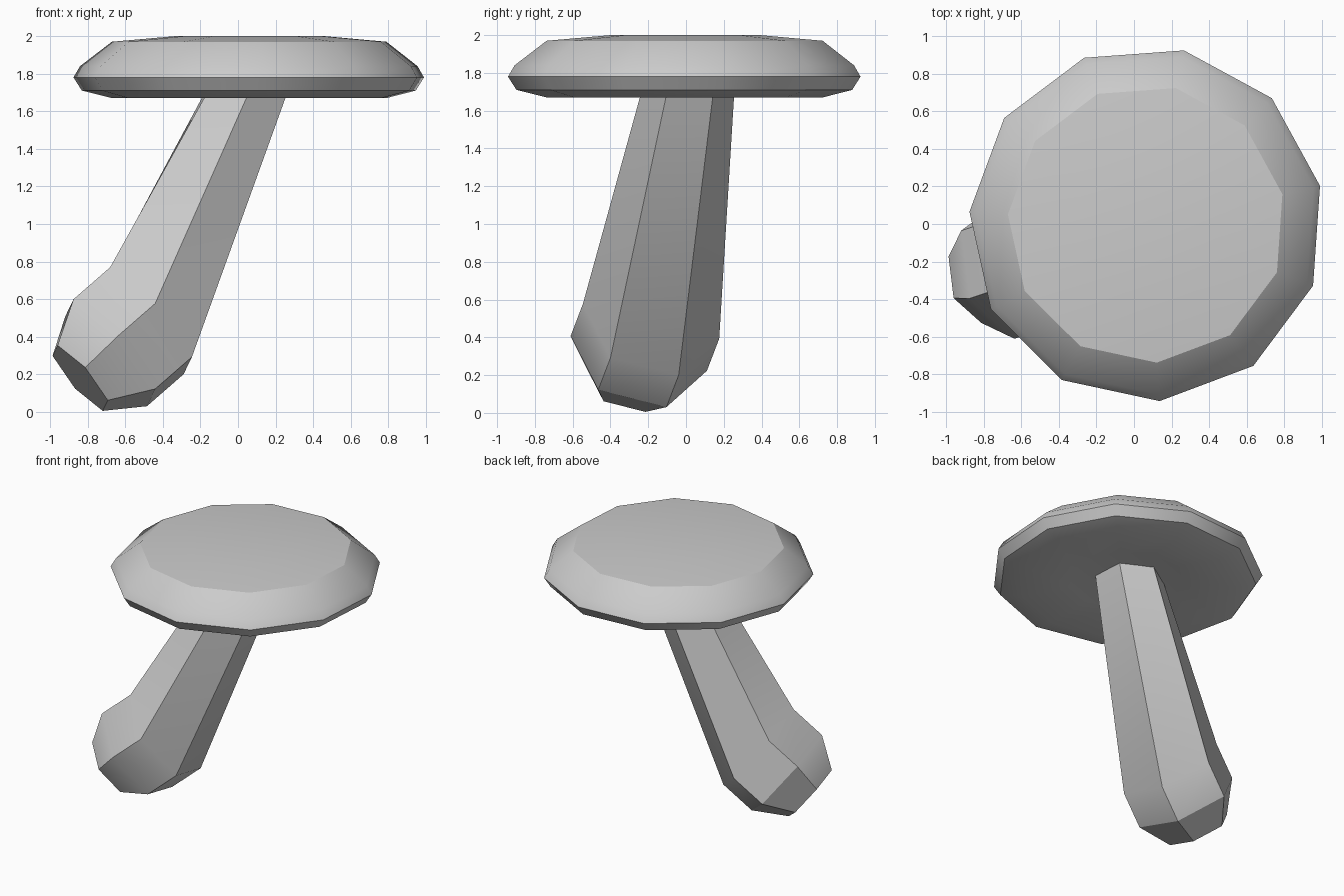
import bpy, bmesh, math
from mathutils import Vector

if "Cube" in bpy.data.objects:
    bpy.data.objects.remove(bpy.data.objects["Cube"])


def lofted(name, sides, rings):
    """Closed loft; each ring is (centre, normal, first corner direction, radius)."""
    bm = bmesh.new()
    loops = []
    for centre, normal, first, radius in rings:
        c, n = Vector(centre), Vector(normal).normalized()
        u = Vector(first)
        u = (u - n * u.dot(n)).normalized()
        v = n.cross(u)
        if radius == 0:
            loops.append([bm.verts.new(c)])
            continue
        loops.append([bm.verts.new(c + radius * (u * math.cos(a) + v * math.sin(a)))
                      for a in (2 * math.pi * i / sides for i in range(sides))])
    for lo, hi in zip(loops, loops[1:]):
        for i in range(sides):
            j = (i + 1) % sides
            corners = [lo[i % len(lo)], lo[j % len(lo)], hi[j % len(hi)], hi[i % len(hi)]]
            bm.faces.new(list(dict.fromkeys(corners)))
    for loop in (loops[0], loops[-1]):
        if len(loop) > 1:
            bm.faces.new(loop)
    bmesh.ops.recalc_face_normals(bm, faces=bm.faces)
    mesh = bpy.data.meshes.new(name)
    bm.to_mesh(mesh)
    bm.free()
    obj = bpy.data.objects.new(name, mesh)
    bpy.context.collection.objects.link(obj)
    bpy.ops.object.select_all(action='DESELECT')
    obj.select_set(True)
    bpy.context.view_layer.objects.active = obj
    bpy.ops.object.shade_smooth_by_angle(angle=math.radians(30))
    return obj


# Cap: eleven-sided disc, slightly hollow underneath
profile = [(0, 1.72), (0.40, 1.71), (0.74, 1.67), (0.90, 1.71), (0.945, 1.78),
           (0.91, 1.84), (0.74, 1.97), (0.40, 2.0), (0, 2.0)]
start = math.radians(12.4)
lofted("mushroom_cap", 11,
       [((0.067, 0, z), (0, 0, 1), (math.cos(start), math.sin(start), 0), r)
        for r, z in profile])

# Stem: leaning hexagonal shaft ending in a bulb tilted further sideways
tilt = (0.73, 0.25, 0.63)
corner = (0.235, -0.215, -0.195)
lofted("mushroom_stem", 6, [
    ((-0.84, -0.305, 0.18), tilt, corner, 0.23),
    ((-0.68, -0.25, 0.315), tilt, corner, 0.375),
    ((-0.485, -0.185, 0.485), tilt, corner, 0.375),
    ((0.07, 0.02, 1.76), (0, 0, 1), (0.22, -0.11, 0), 0.24),
])
